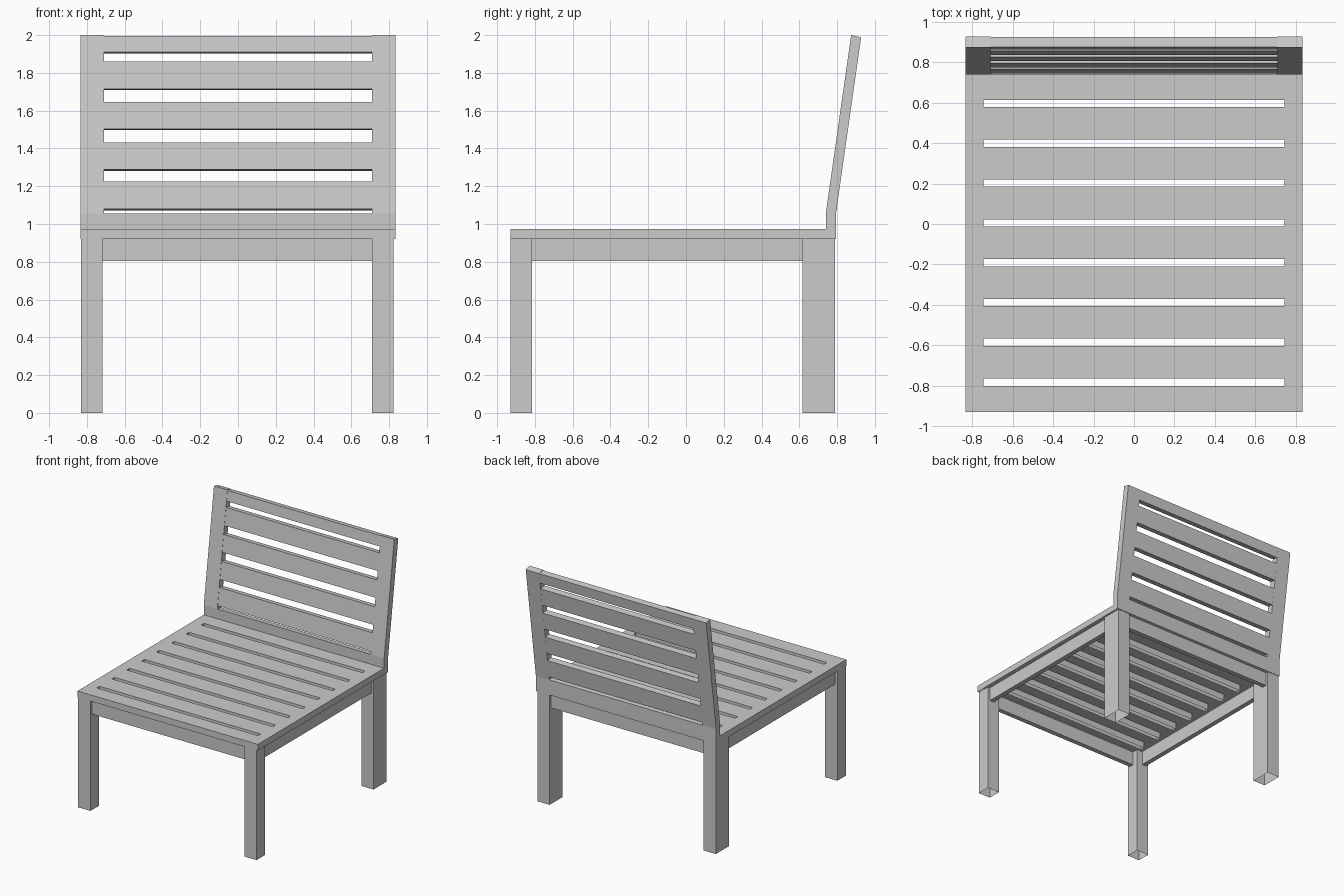
import bpy, bmesh

if "Cube" in bpy.data.objects:
    bpy.data.objects.remove(bpy.data.objects["Cube"])

GREY = (0.6, 0.6, 0.6, 1.0)
paint = bpy.data.materials.new("light_grey")
paint.use_nodes = True
paint.diffuse_color = GREY
paint.node_tree.nodes["Principled BSDF"].inputs["Base Color"].default_value = GREY


def finish(bm, name):
    bmesh.ops.recalc_face_normals(bm, faces=bm.faces[:])
    mesh = bpy.data.meshes.new(name)
    bm.to_mesh(mesh)
    bm.free()
    mesh.materials.append(paint)
    obj = bpy.data.objects.new(name, mesh)
    bpy.context.collection.objects.link(obj)
    return obj


def prism(name, profile, x0, x1):
    """Extrude a (y, z) outline from x0 to x1."""
    bm = bmesh.new()
    face = bm.faces.new([bm.verts.new((x0, y, z)) for y, z in profile])
    extruded = bmesh.ops.extrude_face_region(bm, geom=[face], use_keep_orig=True)
    moved = [v for v in extruded["geom"] if isinstance(v, bmesh.types.BMVert)]
    bmesh.ops.translate(bm, verts=moved, vec=(x1 - x0, 0, 0))
    return finish(bm, name)


def box(name, x0, x1, y0, y1, z0, z1, open_bottom=False):
    obj = prism(name, [(y0, z0), (y1, z0), (y1, z1), (y0, z1)], x0, x1)
    if open_bottom:
        bm = bmesh.new()
        bm.from_mesh(obj.data)
        bottom = [f for f in bm.faces if f.normal.z < -0.9]
        bmesh.ops.delete(bm, geom=bottom, context='FACES_ONLY')
        bm.to_mesh(obj.data)
        bm.free()
    return obj


HALF, POST = 0.835, 0.71
FRONT, BACK = -0.93, 0.793
SEAT_LOW, SEAT_TOP = 0.92, 0.973

# Slotted seat: a top sheet with gaps, its rims folded down, open underneath
xs = [-HALF, -0.746, 0.746, HALF]
ys = [FRONT]
for i in range(8):
    middle = -0.783 + 0.1971 * i
    ys += [middle - 0.018, middle + 0.018]
ys.append(BACK)
bm = bmesh.new()
grid = [[bm.verts.new((x, y, SEAT_TOP)) for x in xs] for y in ys]
for j in range(len(ys) - 1):
    for i in range(3):
        if i == 1 and j % 2 == 1:
            continue
        bm.faces.new((grid[j][i], grid[j][i + 1], grid[j + 1][i + 1], grid[j + 1][i]))
rim = [e for e in bm.edges if e.is_boundary]
folded = bmesh.ops.extrude_edge_only(bm, edges=rim)
lower = [v for v in folded["geom"] if isinstance(v, bmesh.types.BMVert)]
bmesh.ops.translate(bm, verts=lower, vec=(0, 0, SEAT_LOW - SEAT_TOP))
inner = [e for e in bm.edges if len(e.link_faces) == 2
         and all(f.normal.z > 0.9 for f in e.link_faces)]
bmesh.ops.dissolve_edges(bm, edges=[], use_verts=False)
finish(bm, "seat")

# Legs, hollow at the foot
for side, x0, x1 in (("right", -0.83, -0.717), ("left", 0.709, 0.822)):
    box("front_leg_" + side, x0, x1, -0.928, -0.816, 0, SEAT_LOW, True)
    box("back_leg_" + side, x0, x1, 0.618, 0.79, 0, SEAT_LOW, True)

# Apron rails under the seat
box("front_apron", -0.717, 0.709, -0.908, -0.868, 0.803, SEAT_LOW)
box("back_apron", -0.717, 0.709, 0.73, 0.77, 0.803, SEAT_LOW)
box("side_apron_right", -0.81, -0.77, -0.816, 0.618, 0.803, SEAT_LOW)
box("side_apron_left", 0.762, 0.802, -0.816, 0.618, 0.803, SEAT_LOW)

# Backrest: upright foot, then a lean towards the rear
KINK, TOP, LEAN = 1.055, 2.0, 0.142
FACE_Y, DEPTH = 0.74, 0.053
DROP = DEPTH * LEAN * 1.6


def lean_y(z):
    return FACE_Y + (z - KINK) * LEAN


back_top = (lean_y(TOP) + DEPTH, TOP - DROP)
post = [(FACE_Y, SEAT_TOP), (BACK, SEAT_TOP), (BACK, KINK - 0.007),
        back_top, (lean_y(TOP), TOP), (FACE_Y, KINK)]
prism("back_post_right", post, -HALF, -POST)
prism("back_post_left", post, POST, HALF)
prism("back_bottom_rail",
      [(FACE_Y, SEAT_TOP), (BACK, SEAT_TOP), (BACK, KINK - 0.007), (FACE_Y, KINK)],
      -POST, POST)

# Leaning slats between the posts
slats = [(1.08, 1.225), (1.289, 1.432), (1.504, 1.645), (1.716, 1.86), (1.91, 1.995)]
for n, (low, high) in enumerate(slats, 1):
    yl, yh = lean_y(low) + 0.002, lean_y(high) + 0.002
    thick = DEPTH - 0.002
    prism(f"back_slat_{n}",
          [(yl, low), (yl + thick, low - 0.0075),
           (yh + thick, high - 0.0075), (yh, high)], -POST, POST)
